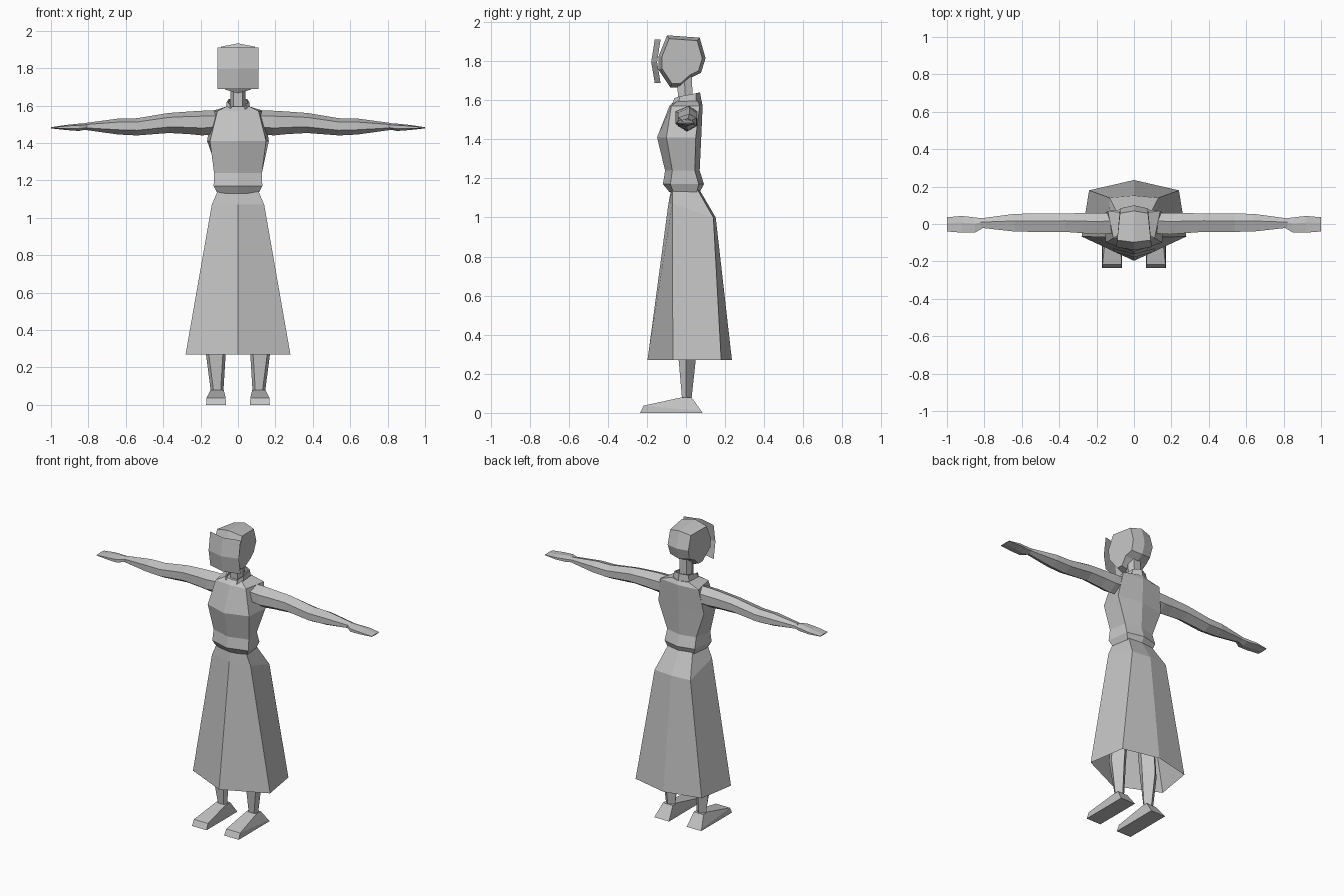
import bpy
import bmesh

old = bpy.data.objects.get("Cube")
if old:
    bpy.data.objects.remove(old, do_unlink=True)

# One plain grey for the whole figure
GREY = (0.55, 0.55, 0.55, 1.0)
grey = bpy.data.materials.new("plain_grey")
grey.use_nodes = True
grey.diffuse_color = GREY
shader = next(n for n in grey.node_tree.nodes if n.type == "BSDF_PRINCIPLED")
shader.inputs["Base Color"].default_value = GREY


def loft(name, rings, closed=True, caps=True):
    """Skin a flat-shaded surface over rings with equal point counts."""
    bm = bmesh.new()
    rows = [[bm.verts.new(p) for p in ring] for ring in rings]
    count = len(rows[0])
    for low, high in zip(rows, rows[1:]):
        for i in range(count if closed else count - 1):
            j = (i + 1) % count
            bm.faces.new((low[i], low[j], high[j], high[i]))
    if caps:
        bm.faces.new(rows[0][::-1])
        bm.faces.new(rows[-1])
    bmesh.ops.recalc_face_normals(bm, faces=bm.faces)
    mesh = bpy.data.meshes.new(name)
    bm.to_mesh(mesh)
    bm.free()
    mesh.materials.append(grey)
    obj = bpy.data.objects.new(name, mesh)
    bpy.context.collection.objects.link(obj)
    return obj


def both(half):
    """Complete a half ring, listed front to back, by mirroring in x."""
    return half + [(-x, y, z) for x, y, z in reversed(half) if x > 0]


def level(z, *points):
    return both([(x, y, z) for x, y in points])


# Skirt: open at the hem, with a crease at centre front and back
loft("skirt", [
    level(0.27, (0, -0.197), (0.28, -0.067), (0.24, 0.18), (0, 0.235)),
    both([(0, -0.09, 1.07), (0.14, -0.07, 1.07), (0.13, 0.14, 1.0), (0, 0.152, 1.0)]),
    level(1.14, (0, -0.077), (0.11, -0.07), (0.09, 0.06), (0, 0.07)),
], caps=False)

# Blouse with a gathered waist
loft("torso", [
    level(1.13, (0, -0.085), (0.11, -0.065), (0.095, 0.055), (0, 0.07)),
    level(1.17, (0, -0.118), (0.13, -0.08), (0.11, 0.065), (0, 0.092)),
    level(1.24, (0, -0.107), (0.128, -0.07), (0.105, 0.045), (0, 0.07)),
    level(1.41, (0, -0.148), (0.15, -0.10), (0.165, 0.05), (0, 0.078)),
    level(1.57, (0, -0.085), (0.11, -0.075), (0.14, 0.07), (0, 0.085)),
    level(1.595, (0, -0.06), (0.06, -0.045), (0.06, 0.06), (0, 0.08)),
])

# Neck and stand-up collar, open at the front
loft("neck", [
    level(1.57, (0.025, -0.04), (0.04, 0), (0.025, 0.035)),
    level(1.73, (0.025, -0.045), (0.04, -0.01), (0.025, 0.03)),
])
collar = loft("collar", [
    both([(0.04, -0.07, 1.58), (0.065, -0.04, 1.585), (0.06, 0.05, 1.59), (0, 0.08, 1.59)]),
    both([(0.045, -0.06, 1.61), (0.06, -0.03, 1.62), (0.05, 0.05, 1.635), (0, 0.072, 1.64)]),
], closed=False, caps=False)
collar.modifiers.new("thickness", "SOLIDIFY").thickness = 0.008

# Head: faceted side outline (y, z, half width), shrunk toward each side
outline = [(-0.097, 1.932, 0.09), (0.07, 1.92, 0.075), (0.10, 1.815, 0.075),
           (0.077, 1.74, 0.07), (0.025, 1.715, 0.08), (-0.03, 1.665, 0.07),
           (-0.08, 1.665, 0.07), (-0.14, 1.755, 0.09), (-0.14, 1.825, 0.095)]


def head_section(side):
    s = 0.86 if side else 1.0
    return [(side * w, -0.02 + (y + 0.02) * s, 1.81 + (z - 1.81) * s)
            for y, z, w in outline]


loft("head", [head_section(side) for side in (-1, 0, 1)])

# Thin bent sheet standing in front of the face
loft("face_plate", [
    [(-0.11, y + 0.03, z), (0, y, z), (0.11, y + 0.03, z)]
    for y, z in ((-0.16, 1.688), (-0.178, 1.795), (-0.16, 1.91))
], closed=False, caps=False)

# Limb stations: arms and hands give x, front, back, bottom, top
arm = [(0.11, -0.05, 0.06, 1.45, 1.572), (0.19, -0.055, 0.06, 1.44, 1.572),
       (0.26, -0.05, 0.058, 1.447, 1.568), (0.37, -0.042, 0.057, 1.453, 1.56),
       (0.54, -0.042, 0.056, 1.44, 1.532), (0.64, -0.04, 0.054, 1.445, 1.53),
       (0.82, -0.02, 0.03, 1.47, 1.506)]
hand = [(0.805, -0.02, 0.03, 1.473, 1.505), (0.85, -0.046, 0.035, 1.464, 1.503),
        (0.92, -0.046, 0.043, 1.469, 1.496), (1.0, -0.04, 0.036, 1.478, 1.484)]
hexagon = [(0, 0.3), (0, 0.78), (0.6, 1), (1, 0.75), (1, 0.3), (0.5, 0)]


def limb_ring(sign, x, front, back, bottom, top):
    return [(sign * x, front + u * (back - front), bottom + v * (top - bottom))
            for u, v in hexagon]


def box_ring(sign, inner, outer, front, back, z_front, z_back):
    return [(sign * inner, front, z_front), (sign * outer, front, z_front),
            (sign * outer, back, z_back), (sign * inner, back, z_back)]


def leg_ring(sign, z, inner, outer, front, back):
    mid = (inner + outer) / 2
    return [(sign * x, y, z) for x, y in
            ((inner, 0), (inner + 0.015, front), (outer - 0.015, front),
             (outer, 0), (mid, back))]


for side, sign in (("left", 1), ("right", -1)):
    loft(side + "_arm", [limb_ring(sign, *s) for s in arm])
    loft(side + "_hand", [limb_ring(sign, *s) for s in hand])
    loft(side + "_leg", [
        leg_ring(sign, 0.07, 0.078, 0.145, -0.02, 0.028),
        leg_ring(sign, 0.30, 0.064, 0.175, -0.04, 0.053),
        leg_ring(sign, 1.0, 0.01, 0.12, -0.06, 0.065),
    ])
    # Shoe: sole, low toe edge and sloping instep up to the ankle
    loft(side + "_shoe", [
        box_ring(sign, 0.064, 0.17, -0.235, 0.085, 0, 0),
        box_ring(sign, 0.066, 0.168, -0.217, 0.078, 0.037, 0.01),
        box_ring(sign, 0.076, 0.147, -0.02, 0.028, 0.08, 0.08),
    ])
